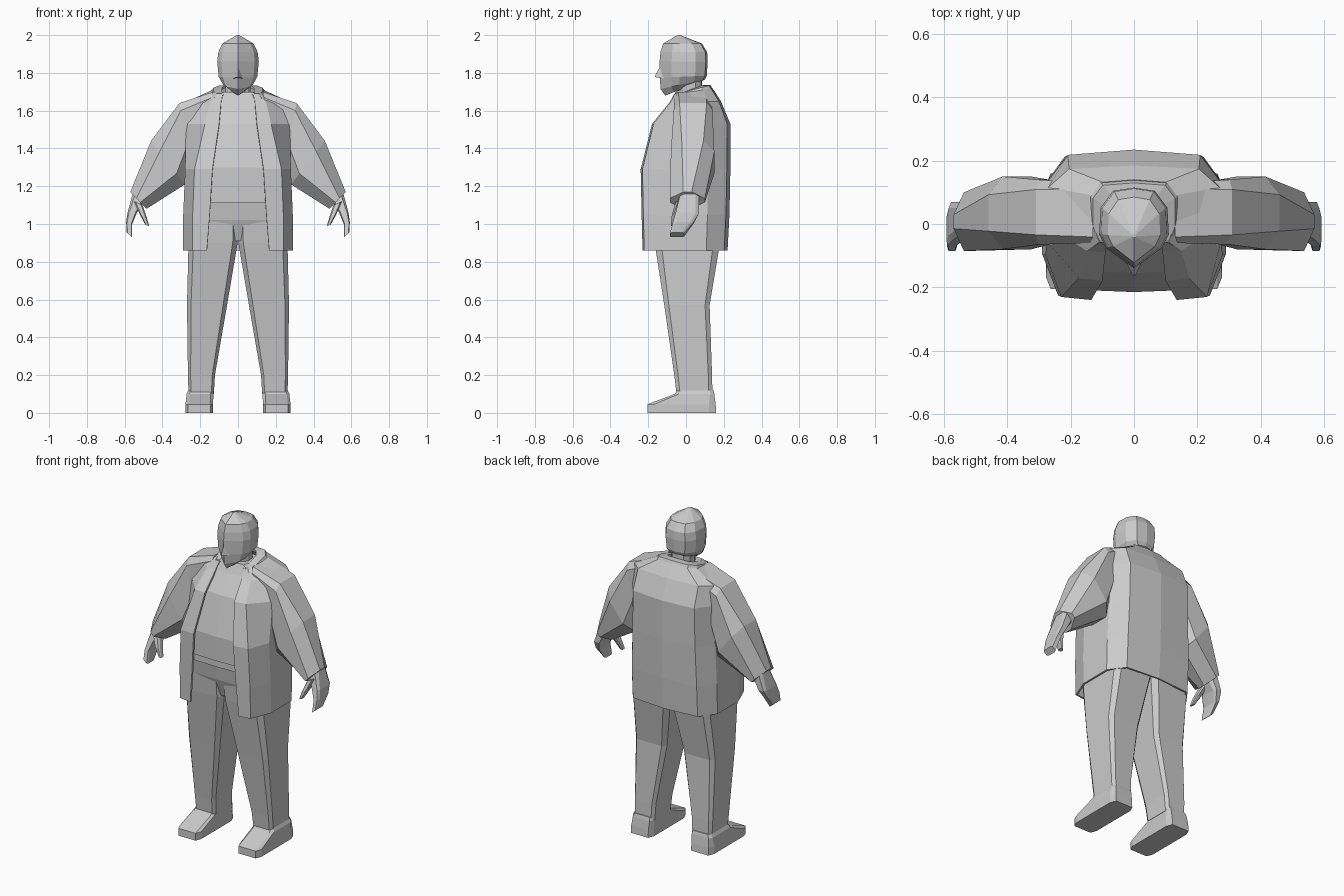
import bpy
import bmesh

cube = bpy.data.objects.get("Cube")
if cube:
    bpy.data.objects.remove(cube, do_unlink=True)

grey = bpy.data.materials.new("plain_grey")
grey.use_nodes = True
colour = (0.6, 0.6, 0.6, 1)
grey.diffuse_color = colour
grey.node_tree.nodes["Principled BSDF"].inputs["Base Color"].default_value = colour

# Half sections, front to back: (share of half width, share of depth)
BODY = [(0, 0), (.83, .02), (1, .3), (1, .75), (.76, .96), (0, 1)]
HEAD = [(0, 0), (.8, .25), (1, .42), (.96, .75), (.6, .96), (0, 1)]


def lerp(a, b, t):
    return a + (b - a) * t


def loft(name, rings, closed=True):
    """Join rings of points with faces; closed lofts also get end caps."""
    bm = bmesh.new()
    loops = [[bm.verts.new(p) for p in ring] for ring in rings]
    n = len(loops[0])
    for low, high in zip(loops, loops[1:]):
        for i in range(n if closed else n - 1):
            j = (i + 1) % n
            bm.faces.new((low[i], low[j], high[j], high[i]))
    if closed:
        bm.faces.new(loops[0])
        bm.faces.new(loops[-1])
    bmesh.ops.recalc_face_normals(bm, faces=bm.faces)
    mesh = bpy.data.meshes.new(name)
    bm.to_mesh(mesh)
    bm.free()
    mesh.materials.append(grey)
    obj = bpy.data.objects.new(name, mesh)
    bpy.context.collection.objects.link(obj)
    return obj


def symmetric(shape, z, width, front, back, tilt=0, edge=None, corner=None):
    """Ring mirrored across x = 0; edge and corner set an open front panel."""
    half = [(u * width, lerp(front, back, v), z + tilt * v) for u, v in shape]
    if edge:
        half[0] = (edge, front, z)
        half[1] = (corner, *half[1][1:])
    return half + [(-x, y, h) for x, y, h in reversed(half) if x > 0]


def limb_ring(side, cut, xa, za, xb, zb, front, back):
    """Box ring from point a to point b, its corners cut by a share."""
    far = 1 - cut
    shape = [(cut, 0), (far, 0), (1, cut), (1, far),
             (far, 1), (cut, 1), (0, far), (0, cut)]
    return [(side * lerp(xa, xb, u), lerp(front, back, v), lerp(za, zb, u))
            for u, v in shape]


def limb(name, side, rows):
    label = "left_" if side > 0 else "right_"
    return loft(label + name, [limb_ring(side, *row) for row in rows])


# Jacket shell, open at the front: z, width, front, back, tilt, edge, corner
jacket = loft("jacket", [symmetric(BODY, *row) for row in [
    (.86, .29, -.23, .22, 0, .165, .24),
    (1.05, .29, -.235, .23, 0, .15, .24),
    (1.29, .28, -.24, .235, 0, .135, .23),
    (1.53, .275, -.18, .235, 0, .1, .175),
    (1.64, .27, -.09, .185, .01, .09, .15),
    (1.69, .13, -.06, .14, .03, .085, .11)]], closed=False)

# Collar folded around the neck
collar = loft("collar", [symmetric(BODY, *row) for row in [
    (1.665, .145, -.075, .145, .04, .085, .125),
    (1.685, .13, -.065, .13, .05, .08, .11),
    (1.685, .085, -.055, .09, .05, .07, .08)]], closed=False)

for shell in (jacket, collar):
    thick = shell.modifiers.new("thickness", "SOLIDIFY")
    thick.thickness = .012

# Shirt, waistband and hips
loft("shirt", [symmetric(BODY, *row) for row in [
    (1.15, .25, -.215, .2),
    (1.3, .25, -.215, .21),
    (1.53, .22, -.155, .2),
    (1.64, .18, -.085, .15),
    (1.7, .09, -.055, .1)]])
loft("waistband", [symmetric(BODY, z, .25, -.208, .2) for z in (1.11, 1.16)])
loft("hips", [symmetric(BODY, *row) for row in [
    (.91, .05, -.15, .16),
    (1.02, .24, -.185, .185),
    (1.12, .25, -.2, .195)]])

# Neck, head and nose
loft("neck", [symmetric(HEAD, z, .065, -.05, .085) for z in (1.66, 1.8)])
loft("head", [symmetric(HEAD, *row) for row in [
    (1.68, .035, -.11, .07, .07),
    (1.715, .078, -.135, .1, .05),
    (1.775, .102, -.138, .11, .01),
    (1.86, .11, -.14, .115),
    (1.91, .104, -.135, .112),
    (1.955, .083, -.122, .085),
    (2, .006, -.045, -.03)]])
loft("nose", [
    [(-.028, -.115, 1.77), (.028, -.115, 1.77), (0, -.13, 1.85)],
    [(-.003, -.165, 1.778), (.003, -.165, 1.778), (0, -.163, 1.785)]])

for side in (1, -1):
    # Sleeve: corner cut, top x and z, underside x and z, front, back
    limb("sleeve", side, [
        (.1, .13, 1.7, .2, 1.4, -.06, .13),
        (.15, .31, 1.64, .26, 1.38, -.065, .14),
        (.25, .46, 1.44, .28, 1.21, -.08, .15),
        (.38, .57, 1.17, .485, 1.08, -.085, .1)])

    # Hand with grouped fingers, and a thumb
    limb("hand", side, [
        (.2, .555, 1.17, .495, 1.12, -.03, .07),
        (.15, .585, 1.06, .535, 1.06, -.055, .07),
        (.15, .592, 1.01, .56, 1, -.07, .04),
        (.15, .59, .955, .56, .93, -.085, -.01)])
    limb("thumb", side, [
        (.2, .55, 1.12, .505, 1.1, -.055, .01),
        (.2, .52, 1.05, .485, 1.04, -.075, -.03),
        (.2, .49, .995, .47, .99, -.08, -.05)])

    # Trouser leg: inner and outer x at each height
    limb("trouser_leg", side, [
        (.1, inner, z, outer, z, front, back)
        for z, inner, outer, front, back in [
            (1.04, 0, .25, -.18, .185),
            (.9, .002, .262, -.166, .18),
            (.57, .058, .27, -.115, .125),
            (.2, .122, .265, -.062, .138),
            (.1, .128, .262, -.05, .14)]])

    # Shoe
    limb("shoe", side, [
        (.1, .132, 0, .278, 0, -.205, .16),
        (.1, .132, .045, .278, .045, -.205, .157),
        (.1, .13, .1, .272, .1, -.06, .15),
        (.1, .135, .12, .262, .12, -.045, .145)])
